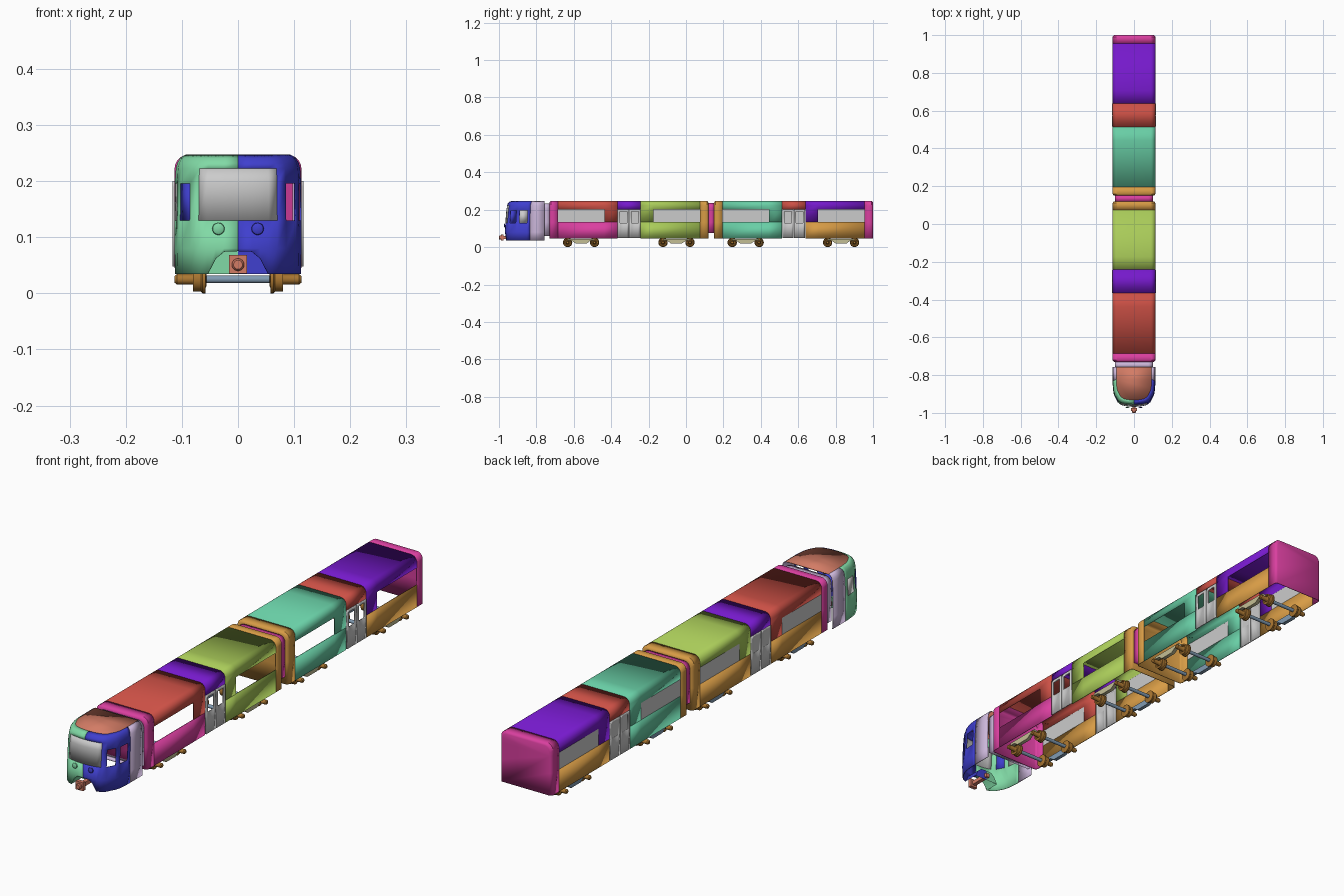
import bpy, math
from mathutils import Vector

if "Cube" in bpy.data.objects:
    bpy.data.objects.remove(bpy.data.objects["Cube"])

COL = dict(red=(.6, .08, .06), magenta=(.7, .05, .35), purple=(.18, .01, .6), lime=(.4, .6, .1),
           teal=(.14, .62, .38), orange=(.68, .33, .06), blue=(.05, .05, .62), green=(.22, .7, .38),
           lilac=(.6, .47, .7), salmon=(.65, .2, .13), brown=(.4, .18, .03), slate=(.22, .33, .45),
           khaki=(.55, .52, .3))


def make(name, verts, faces, color=None, thick=0.0, angle=35):
    used = sorted({i for f in faces for i in f})
    remap = {v: k for k, v in enumerate(used)}
    me = bpy.data.meshes.new(name)
    me.from_pydata([verts[i] for i in used], [], [[remap[i] for i in f] for f in faces])
    me.shade_smooth()
    me.set_sharp_from_angle(angle=math.radians(angle))
    ob = bpy.data.objects.new(name, me)
    bpy.context.collection.objects.link(ob)
    if color:
        mat = bpy.data.materials.get(color) or bpy.data.materials.new(color)
        mat.diffuse_color = (*COL[color], 1)
        mat.use_nodes = True
        mat.node_tree.nodes["Principled BSDF"].inputs["Base Color"].default_value = mat.diffuse_color
        me.materials.append(mat)
    if thick:
        mod = ob.modifiers.new("thickness", 'SOLIDIFY')
        mod.thickness, mod.offset = thick, -1
    return ob


def box(name, lo, hi, color=None):
    v = [(x, y, z) for x in (lo[0], hi[0]) for y in (lo[1], hi[1]) for z in (lo[2], hi[2])]
    f = [(0, 1, 3, 2), (4, 6, 7, 5), (0, 4, 5, 1), (2, 3, 7, 6), (0, 2, 6, 4), (1, 5, 7, 3)]
    return make(name, v, f, color)


def lathe(name, prof, origin, axis, color, n=24):
    """Revolve (radius, distance) points about an axis."""
    q = Vector((0, 0, 1)).rotation_difference(Vector(axis))
    v = [tuple(q @ Vector((r * math.cos(t), r * math.sin(t), d)) + Vector(origin))
         for r, d in prof for t in (2 * math.pi * k / n for k in range(n))]
    f = [(i * n + k, i * n + (k + 1) % n, (i + 1) * n + (k + 1) % n, (i + 1) * n + k)
         for i in range(len(prof) - 1) for k in range(n)]
    f += [tuple(reversed(range(n))), tuple(range((len(prof) - 1) * n, len(prof) * n))]
    return make(name, v, f, color)


# car cross-section, right sill over the roof to left sill
def section(ins=0.0, bottom=0.045, r=0.025):
    w, top = 0.113 - ins, 0.247 - ins
    half = [(w, bottom), (w, 0.133), (w, 0.2)]
    half += [(w - r + r * math.cos(a), top - r + r * math.sin(a))
             for a in (math.pi / 2 * k / 6 for k in range(7))]
    return half + [(-x, z) for x, z in reversed(half)]


NP = len(section())


def loft(name, stations, color, keep=lambda i, j: True, caps=(), bottom=0.045, closed=False, thick=0.003):
    v = [(x, y, z) for y, ins in stations for x, z in section(ins, bottom)]
    m = NP if closed else NP - 1
    f = [(i * NP + j, (i + 1) * NP + j, (i + 1) * NP + (j + 1) % NP, i * NP + (j + 1) % NP)
         for i in range(len(stations) - 1) for j in range(m) if keep(i, j)]
    if 0 in caps:
        f.append(tuple(range(NP)))
    if 1 in caps:
        f.append(tuple(reversed(range((len(stations) - 1) * NP, len(stations) * NP))))
    return make(name, v, f, color, thick)


LAST = NP - 2
BAND = (1, LAST - 1)


def window_section(name, y0, y1, w0, w1, upper, right, left):
    ys = sorted({y0, w0, w1, y1})
    st = [(y, 0) for y in ys]
    hole = ys.index(w0)
    loft(name + "_upper_body", st, upper,
         lambda i, j: j not in (0, LAST) and not (j in BAND and i == hole))
    loft(name + "_lower_right", st, right, lambda i, j: j == 0)
    loft(name + "_lower_left", st, left, lambda i, j: j == LAST)
    box(name + "_window_glass", (-.1125, w0, .133), (-.1105, w1, .2))


# sliding door leaf with a window opening; left side is glazed
def door_leaf(name, side, a, b):
    ys, zs = [a, a + .012, b - .012, b], [.048, .13, .19, .2]
    v = [(side * .1165, y, z) for y in ys for z in zs]
    f = [(i * 4 + j, i * 4 + 4 + j, i * 4 + 5 + j, i * 4 + 1 + j)
         for i in range(3) for j in range(3) if (i, j) != (1, 1)]
    if side < 0:
        f = [tuple(reversed(q)) for q in f]
        box(name + "_glass", (-.1145, ys[1], .13), (-.1125, ys[2], .19))
    make(name, v, f, None, .005)


# bogie: wheels, axle boxes, axles and dipped side frames
def bogie(name, yc):
    wheel = [(.012, .056), (.016, .058), (.025, .058), (.025, .063), (.022, .066), (.022, .08),
             (.017, .08), (.015, .077), (.011, .077), (.009, .082), (.009, .109), (.006, .113)]
    for k, y in enumerate((yc - .072, yc + .072)):
        lathe(f"{name}_axle_{k}", [(.007, -.06), (.007, .06)], (0, y, .025), (1, 0, 0), "slate", 16)
        for s in (-1, 1):
            lathe(f"{name}_wheel_{k}_{s}", wheel, (0, y, .025), (s, 0, 0), "brown")
    dip = [(-.072, .034), (-.05, .034), (-.03, .02), (.03, .02), (.05, .034), (.072, .034),
           (.072, .044), (-.072, .044)]
    n = len(dip)
    for s, c in ((1, "khaki"), (-1, "slate")):
        v = [(s * x, yc + y, z) for x in (.085, .1) for y, z in dip]
        f = [tuple(range(n)), tuple(reversed(range(n, 2 * n)))]
        f += [(k, k + n, (k + 1) % n + n, (k + 1) % n) for k in range(n)]
        make(f"{name}_side_frame_{s}", v, f, c)


# one passenger car, 0.85 long, starting at y0
def car(name, y0, front, door, rear, cap_a, cap_b, front_low, rear_low):
    Y = lambda d: y0 + d
    loft(name + "_front_end", [(Y(0), .009), (Y(.003), .004), (Y(.009), 0), (Y(.045), 0)], cap_a, caps=(0,))
    loft(name + "_rear_end", [(Y(.805), 0), (Y(.841), 0), (Y(.847), .004), (Y(.85), .009)], cap_b, caps=(1,))
    window_section(name + "_front", Y(.045), Y(.364), Y(.045), Y(.293), front, *front_low)
    window_section(name + "_rear", Y(.488), Y(.805), Y(.557), Y(.805), rear, *rear_low)
    loft(name + "_door_header", [(Y(.364), 0), (Y(.488), 0)], door,
         lambda i, j: 2 <= j <= LAST - 2)
    for s in (-1, 1):
        door_leaf(f"{name}_door_a_{s}", s, Y(.365), Y(.4255))
        door_leaf(f"{name}_door_b_{s}", s, Y(.4265), Y(.487))
    bogie(name + "_front_bogie", Y(.169))
    bogie(name + "_rear_bogie", Y(.679))


car("first_car", -.73, "red", "purple", "lime", "magenta", "orange", ("magenta", "orange"), ("lime", "orange"))
car("second_car", .15, "teal", "red", "purple", "orange", "magenta", ("teal", "teal"), ("orange", "orange"))
loft("gangway", [(.118, .012), (.152, .012)], "magenta", bottom=.075, closed=True)
loft("cab_gangway", [(-.765, .013), (-.728, .013)], "lilac", bottom=.06, closed=True)

# driving cab: plan outline stacked in scaled rings
half = [(0, -.968), (.025, -.967), (.04, -.965), (.055, -.962), (.07, -.957), (.086, -.944),
        (.103, -.912), (.109, -.893), (.113, -.85), (.113, -.835), (.113, -.757)]
plan = [(-x, y) for x, y in reversed(half[1:])] + half
levels = [(.034, .99, 1), (.08, 1, 1), (.13, 1, .99), (.196, .995, .965), (.222, .98, .945),
          (.232, .96, .93), (.241, .915, .895), (.247, .83, .83)]
arch = {0: .075, 1: .074, 2: .062, 3: .034}
NL = len(levels)
verts = []
for c, (x, y) in enumerate(plan):
    for l, (z, sx, sy) in enumerate(levels):
        zz = arch.get(abs(c - 10), .034) if l == 0 else z
        verts.append((x * sx, -.757 + (y + .757) * sy, zz))
parts = {}
for c in range(20):
    k = c - 10 if c >= 10 else 9 - c
    for l in range(NL - 1):
        left = c < 10
        if k <= 3 and l in (2, 3):
            key = ("windshield", None)
        elif k in (5, 7) and l == 2:
            if not left:
                continue
            key = ("cab_corner_glass", "blue") if k == 5 else ("cab_side_glass", None)
        elif k == 9:
            key = ("cab_collar", "lilac")
        else:
            key = ("cab_left_body", "green") if left else ("cab_right_body", "blue")
        a, b = c * NL + l, (c + 1) * NL + l
        parts.setdefault(key, []).append((a, b, b + 1, a + 1))
for (name, color), faces in parts.items():
    make(name, verts, faces, color, .003)
make("cab_roof", verts, [tuple(c * NL + NL - 1 for c in range(21))], "salmon", .003)

# coupler recess under the nose
for name, cols, color in (("recess_left", range(7, 11), "green"), ("recess_right", range(10, 14), "blue")):
    edge = [verts[c * NL] for c in cols]
    back = [(x, -.9, z) for x, y, z in edge]
    f = [(i, i + 1, i + 5, i + 4) for i in range(3)] + [(4, 5, 6, 7, 8)]
    make(name, edge + back + [(0, -.9, .034)], f, color)

# headlight brows
for s, color in ((-1, "green"), (1, "blue")):
    lathe(f"headlight_{s}", [(.011, 0), (.01, .003), (.006, .005)], (s * .035, -.968, .115),
          (0, -1, 0), color).scale = (1, 1, 1)

# coupler
box("coupler_plate", (-.016, -.99, .035), (.016, -.975, .068), "salmon")
box("coupler_shaft", (-.008, -.975, .043), (.008, -.89, .059), "salmon")
lathe("coupler_disc", [(.011, 0), (.011, .006), (.008, .01)], (0, -.99, .051), (0, -1, 0), "salmon")
